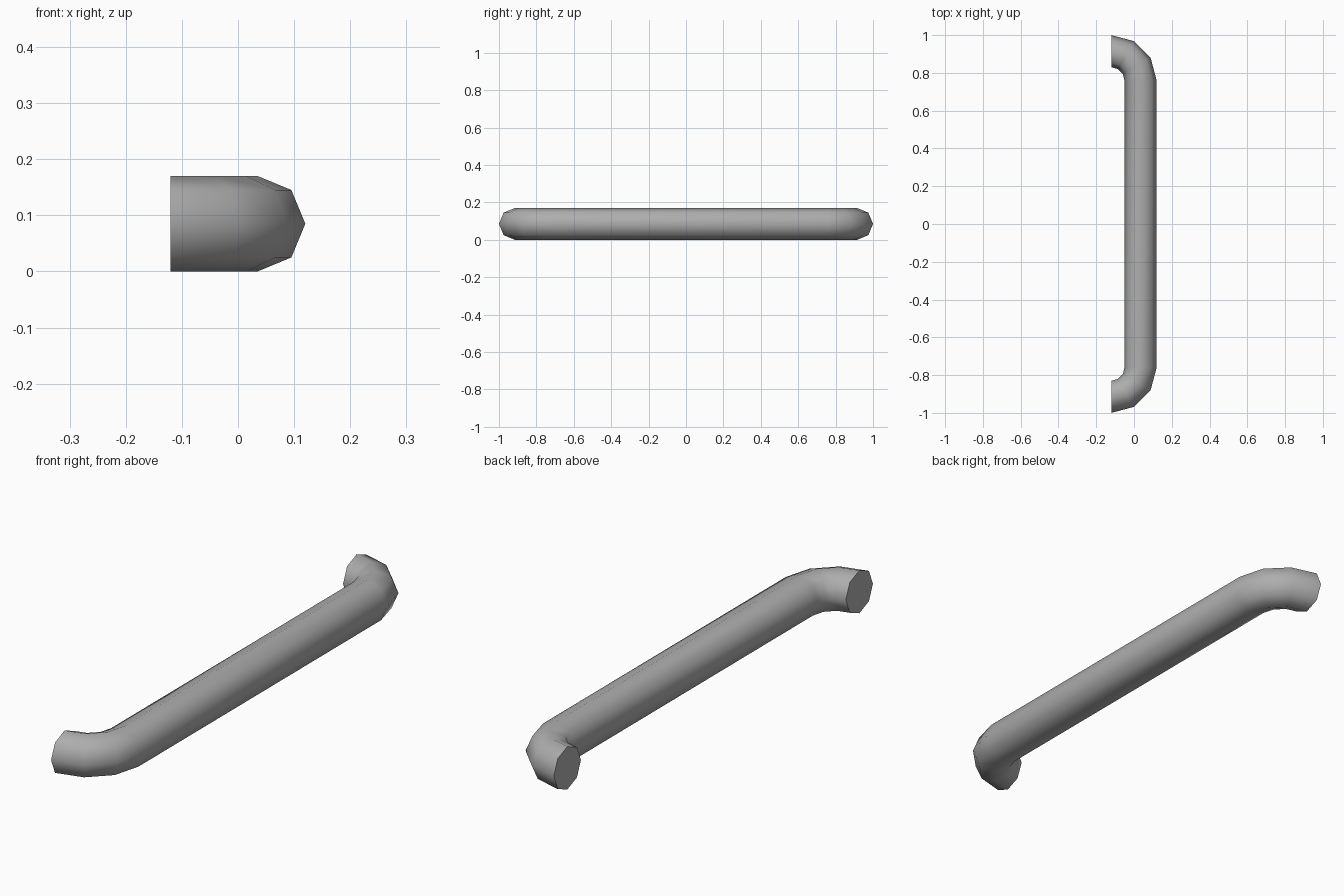
import bpy
import bmesh
from math import sin, cos, pi

cube = bpy.data.objects.get("Cube")
if cube:
    bpy.data.objects.remove(cube, do_unlink=True)

SIDES, STEPS = 8, 3
TUBE, BEND = 0.085, 0.155     # tube radius, bend radius
END_X, BEND_Y = -0.12, 0.76   # centre of each bend

# Gray metal
metal = bpy.data.materials.new("gray_metal")
metal.use_nodes = True
gray = (0.42, 0.42, 0.42, 1)
metal.diffuse_color = gray
metal.node_tree.nodes["Principled BSDF"].inputs["Base Color"].default_value = gray

# Rings along the path: bend, straight grip, mirrored bend
bm = bmesh.new()


def add_ring(angle, side):
    ring = []
    for i in range(SIDES):
        a = 2 * pi * i / SIDES
        r = BEND + TUBE * cos(a)
        ring.append(bm.verts.new((END_X + r * cos(angle),
                                  side * (BEND_Y + r * sin(angle)),
                                  TUBE + TUBE * sin(a))))
    return ring


angles = [pi / 2 * i / STEPS for i in range(STEPS + 1)]
rings = [add_ring(a, 1) for a in reversed(angles)]
rings += [add_ring(a, -1) for a in angles]

for a, b in zip(rings, rings[1:]):
    for i in range(SIDES):
        j = (i + 1) % SIDES
        bm.faces.new((a[i], a[j], b[j], b[i]))

# Flat mounting ends
bm.faces.new(rings[0])
bm.faces.new(rings[-1])
bmesh.ops.recalc_face_normals(bm, faces=bm.faces[:])

mesh = bpy.data.meshes.new("handle_bar")
bm.to_mesh(mesh)
bm.free()
mesh.materials.append(metal)
handle = bpy.data.objects.new("handle_bar", mesh)
bpy.context.collection.objects.link(handle)

# Smooth tube with crisp ends
bpy.ops.object.select_all(action="DESELECT")
handle.select_set(True)
bpy.context.view_layer.objects.active = handle
bpy.ops.object.shade_smooth_by_angle(angle=pi / 3)
